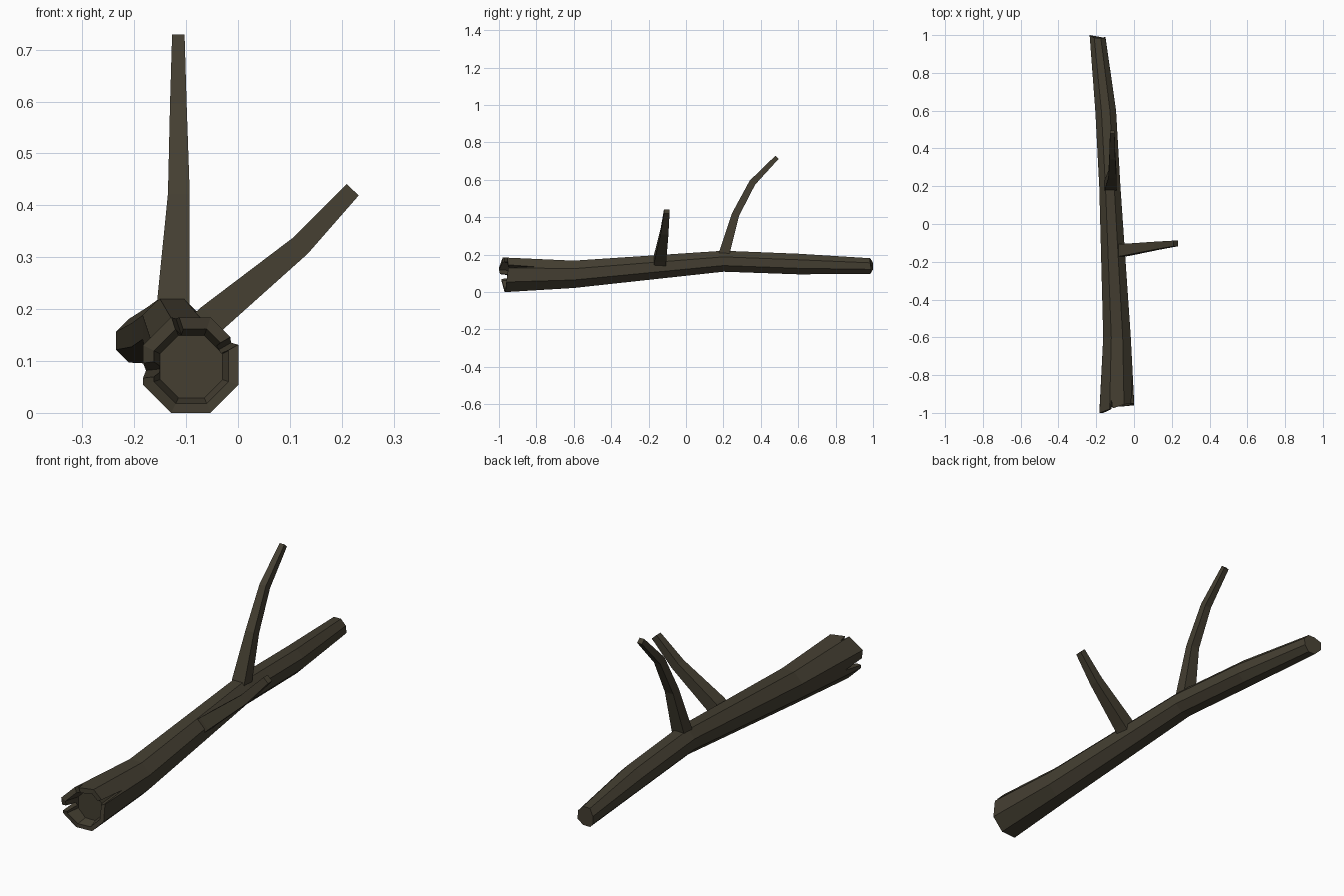
import bpy, bmesh, math
from mathutils import Vector

if "Cube" in bpy.data.objects:
    bpy.data.objects.remove(bpy.data.objects["Cube"])

bark = bpy.data.materials.new("dark bark")
bark.diffuse_color = (0.058, 0.049, 0.031, 1)
bark.use_nodes = True
bark.node_tree.nodes["Principled BSDF"].inputs["Base Color"].default_value = bark.diffuse_color


def finish(name, bm, mat=bark):
    bmesh.ops.recalc_face_normals(bm, faces=bm.faces)
    me = bpy.data.meshes.new(name)
    bm.to_mesh(me)
    bm.free()
    if mat:
        me.materials.append(mat)
    ob = bpy.data.objects.new(name, me)
    bpy.context.collection.objects.link(ob)
    return ob


def loft(name, rings, mat=bark):
    """Skin a list of equal-length point rings and cap both ends."""
    bm = bmesh.new()
    vs = [[bm.verts.new(p) for p in r] for r in rings]
    n = len(rings[0])
    for a, b in zip(vs, vs[1:]):
        for i in range(n):
            j = (i + 1) % n
            bm.faces.new((a[i], a[j], b[j], b[i]))
    bm.faces.new(vs[0])
    bm.faces.new(vs[-1])
    return finish(name, bm, mat)


def octagon(x, y, z, r, dy=(0,) * 8):
    """Ring across the log; dy shifts each corner lengthwise for ragged ends."""
    k = r / math.cos(math.pi / 8)
    return [(x + k * math.cos(math.radians(22.5 + 45 * i)), y + dy[i],
             z + k * math.sin(math.radians(22.5 + 45 * i))) for i in range(8)]


# Trunk: hollowed ragged front end, slight bend, broken tip at the back
front_dy = (0.005, 0.0, -0.025, -0.045, -0.03, -0.015, -0.01, -0.005)
back_dy = (0.0, 0.0, 0.0, 0.015, 0.015, 0.0, 0.0, 0.005)
trunk = loft("trunk", [
    octagon(-0.09, -0.925, 0.089, 0.060),
    octagon(-0.09, -0.955, 0.090, 0.072, front_dy),
    octagon(-0.091, -0.955, 0.092, 0.092, front_dy),
    octagon(-0.09, -0.60, 0.095, 0.073),
    octagon(-0.128, 0.20, 0.165, 0.056),
    octagon(-0.15, 0.60, 0.150, 0.055),
    octagon(-0.193, 0.985, 0.139, 0.042, back_dy),
])


# Wedge cutters split the front rim
def wedge(name, angle, half, tip, depth):
    a = math.radians(angle)
    out = Vector((math.cos(a), 0, math.sin(a)))
    side = Vector((-math.sin(a), 0, math.cos(a)))
    rings = []
    for r in (depth, 0.14):
        c = Vector((-0.09, 0, 0.091)) + out * r
        rings.append([c + side * half + Vector((0, -1.05, 0)),
                      c - side * half + Vector((0, -1.05, 0)),
                      c + Vector((0, tip, 0))])
    return loft(name, rings, None)


for i, args in enumerate([(30, 0.017, -0.81, 0.062), (186, 0.022, -0.88, 0.062),
                          (108, 0.018, -0.93, 0.062)]):
    cut = wedge("split_cutter_%d" % i, *args)
    cut.hide_render = True
    m = trunk.modifiers.new("split", 'BOOLEAN')
    m.operation = 'DIFFERENCE'
    m.solver = 'EXACT'
    m.object = cut
    bpy.context.view_layer.objects.active = trunk
    bpy.ops.object.modifier_apply(modifier=m.name)
    bpy.data.objects.remove(cut)


# Branches: four-sided tapering sticks, each bending in one plane
def branch(name, u, sections):
    u = Vector(u)
    rings = []
    for centre, d, hu, hv in sections:
        c, v = Vector(centre), Vector(d).cross(u).normalized()
        rings.append([c + u * (hu * a) + v * (hv * b)
                      for a, b in ((1, 1), (-1, 1), (-1, -1), (1, -1))])
    return loft(name, rings)


branch("tall_branch", (1, 0, 0), [
    ((-0.125, 0.196, 0.175), (0, 0.15, 1), 0.032, 0.028),
    ((-0.124, 0.208, 0.220), (0, 0.15, 1), 0.031, 0.028),
    ((-0.114, 0.265, 0.415), (0, 0.40, 1), 0.021, 0.020),
    ((-0.115, 0.355, 0.585), (0, 0.75, 1), 0.016, 0.018),
    ((-0.115, 0.487, 0.721), (0, 1.00, 1), 0.012, 0.012),
])
branch("side_branch", (0, 1, 0), [
    ((-0.090, -0.141, 0.145), (1, 0, 0.9), 0.033, 0.031),
    ((-0.050, -0.138, 0.182), (1, 0, 0.9), 0.032, 0.030),
    ((0.120, -0.115, 0.322), (1, 0, 0.95), 0.021, 0.021),
    ((0.221, -0.103, 0.430), (1, 0, 1.05), 0.015, 0.016),
])
